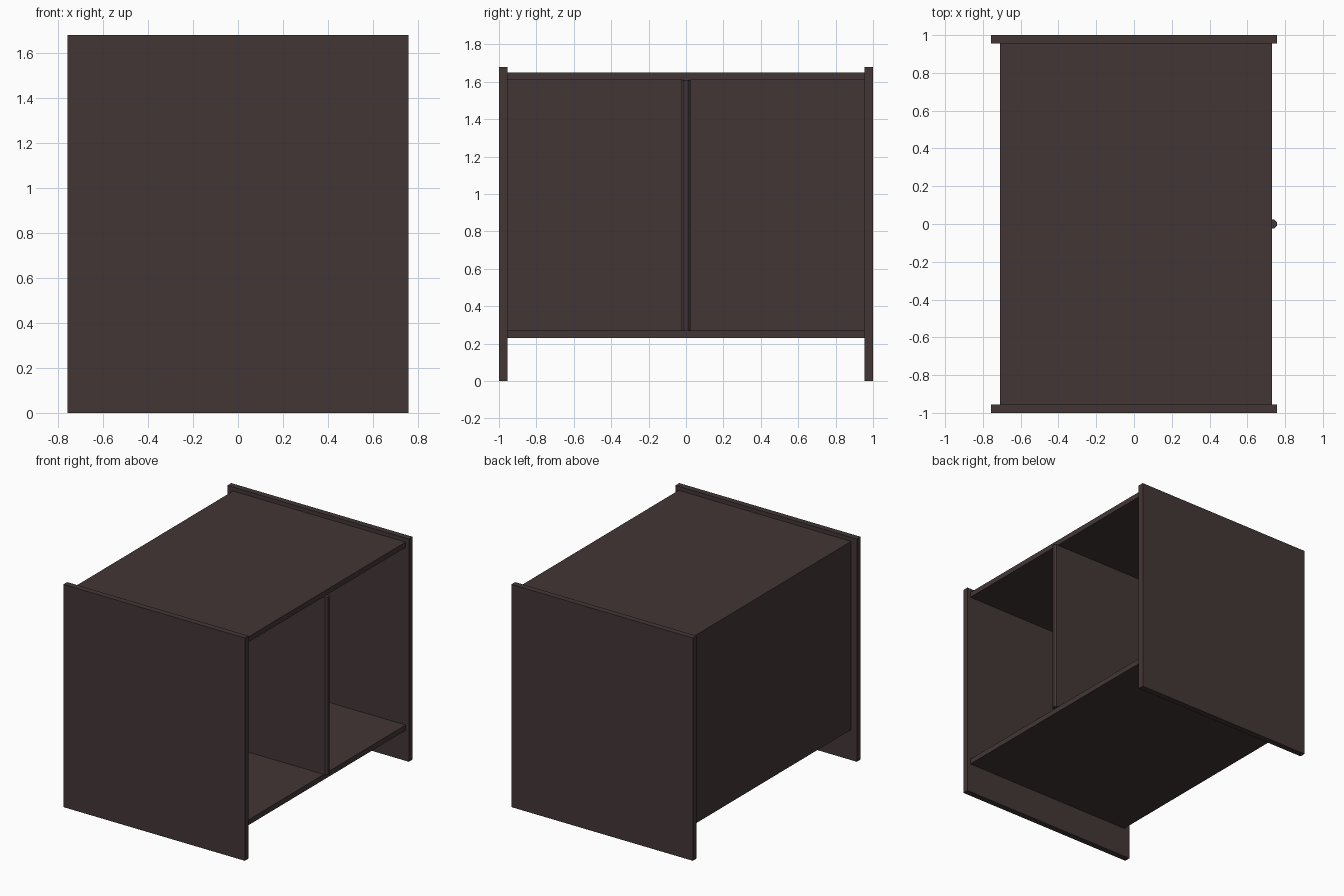
import bpy
from math import radians

default = bpy.data.objects.get("Cube")
if default:
    bpy.data.objects.remove(default)

# Dark stained wood
wood = bpy.data.materials.new("dark_brown_wood")
wood.use_nodes = True
colour = (0.056, 0.037, 0.037, 1)
wood.diffuse_color = colour
wood.node_tree.nodes["Principled BSDF"].inputs["Base Color"].default_value = colour


def board(name, x, y, z):
    """Box spanning the given (low, high) ranges."""
    bpy.ops.mesh.primitive_cube_add(size=1, location=[sum(r) / 2 for r in (x, y, z)])
    ob = bpy.context.object
    ob.name = name
    ob.scale = [r[1] - r[0] for r in (x, y, z)]
    bpy.ops.object.transform_apply(location=False, rotation=False, scale=True)
    ob.data.materials.append(wood)
    return ob


side, back, face = 0.955, -0.71, 0.73
floor_z, ceiling_z = 0.27, 1.61
thick = 0.04

# Tall end panels that also serve as legs
board("front_end_panel", (-0.757, 0.757), (-1, -side), (0, 1.68))
board("rear_end_panel", (-0.757, 0.757), (side, 1), (0, 1.68))

# Carcass, open towards +x
board("bottom_shelf", (back, face), (-side, side), (floor_z - thick, floor_z))
board("top_board", (back, face), (-side, side), (ceiling_z, ceiling_z + thick))
board("back_panel", (back, back + thick), (-side, side), (floor_z, ceiling_z))

# Central divider with an eight-sided nosing on its open edge
board("divider", (back + thick, face), (-0.02, 0.02), (floor_z, ceiling_z))
bpy.ops.mesh.primitive_cylinder_add(
    vertices=8, radius=0.025, depth=ceiling_z - floor_z,
    location=(face + 0.003, 0, (floor_z + ceiling_z) / 2),
    rotation=(0, 0, radians(22.5)))
nosing = bpy.context.object
nosing.name = "divider_nosing"
nosing.data.materials.append(wood)
